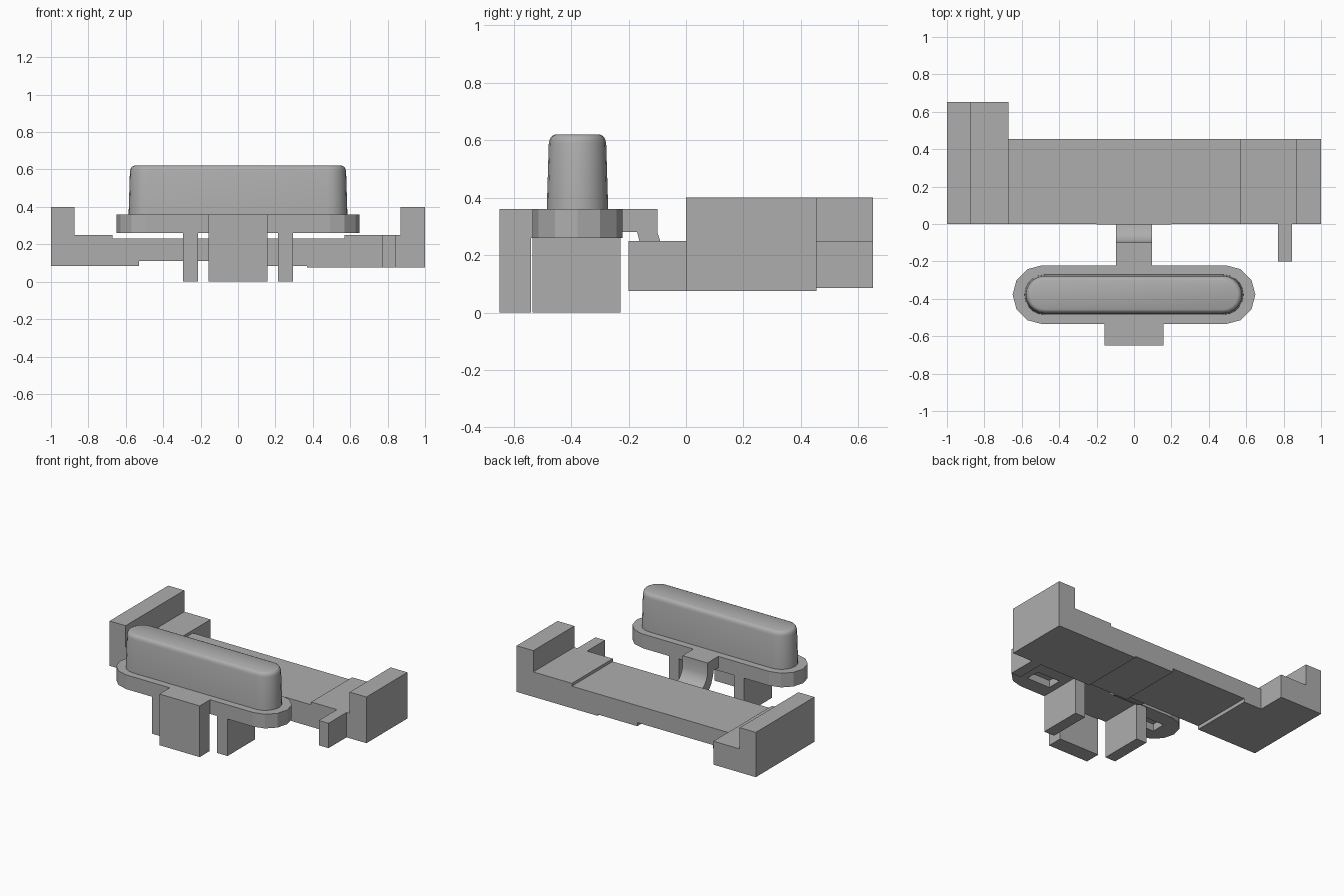
import bpy, bmesh, math
from mathutils import Vector

if "Cube" in bpy.data.objects:
    bpy.data.objects.remove(bpy.data.objects["Cube"], do_unlink=True)

GREY = (0.42, 0.42, 0.42, 1)
grey = bpy.data.materials.new("plain_grey")
grey.use_nodes = True
grey.diffuse_color = GREY
grey.node_tree.nodes["Principled BSDF"].inputs["Base Color"].default_value = GREY


def finish(name, bm):
    bmesh.ops.recalc_face_normals(bm, faces=bm.faces)
    mesh = bpy.data.meshes.new(name)
    bm.to_mesh(mesh)
    bm.free()
    mesh.materials.append(grey)
    obj = bpy.data.objects.new(name, mesh)
    bpy.context.collection.objects.link(obj)
    return obj


def loft(name, rings):
    """Skin a list of equal-length closed rings and cap both ends."""
    bm = bmesh.new()
    rows = [[bm.verts.new(p) for p in ring] for ring in rings]
    n = len(rows[0])
    for low, high in zip(rows, rows[1:]):
        for i in range(n):
            j = (i + 1) % n
            bm.faces.new((low[i], low[j], high[j], high[i]))
    bm.faces.new(rows[0])
    bm.faces.new(rows[-1])
    return finish(name, bm)


def box(name, x, y, z):
    corners = [(x[0], y[0]), (x[1], y[0]), (x[1], y[1]), (x[0], y[1])]
    return loft(name, [[(a, b, h) for a, b in corners] for h in z])


def stadium(half, radius, z, steps):
    """Long rounded ring around the button centre line."""
    ring = []
    for side in (1, -1):
        for i in range(steps + 1):
            a = side * math.pi / 2 * (1 if side < 0 else -1) + math.pi * i / steps
            if side < 0:
                a = math.pi / 2 + math.pi * i / steps
            ring.append((side * half + radius * math.cos(a),
                         -0.378 + radius * math.sin(a), z))
    return ring


def smooth(obj, angle):
    bpy.ops.object.select_all(action='DESELECT')
    obj.select_set(True)
    bpy.context.view_layer.objects.active = obj
    bpy.ops.object.shade_smooth_by_angle(angle=math.radians(angle))


# Stepped crossbar, extruded front to back
top = [(1, 0.4), (0.87, 0.4), (0.87, 0.25), (0.57, 0.25), (0.57, 0.23),
       (-0.67, 0.23), (-0.67, 0.25), (-0.875, 0.25), (-0.875, 0.4), (-1, 0.4)]
bottom = [(-1, 0.085), (-0.53, 0.085), (-0.53, 0.11), (0.06, 0.11),
          (0.06, 0.085), (0.37, 0.085), (0.37, 0.075), (1, 0.075)]
loft("crossbar", [[(x, y, z) for x, z in top + bottom] for y in (0, 0.455)])

# Rear extension of the right end, and the small tab at the left
ext = [(-0.67, 0.25), (-0.875, 0.25), (-0.875, 0.4), (-1, 0.4),
       (-1, 0.085), (-0.67, 0.085)]
loft("end_extension", [[(x, y, z) for x, z in ext] for y in (0.455, 0.652)])
box("front_tab", (0.77, 0.845), (-0.2, 0), (0.075, 0.25))

# Button flange with shallow pockets underneath
flange = loft("button_flange", [stadium(0.492, 0.157, z, 6) for z in (0.26, 0.36)])
for side in (-1, 1):
    x = sorted((side * 0.34, side * 0.52))
    cutter = box("pocket_cutter", x, (-0.43, -0.33), (0.2, 0.31))
    cutter.hide_render = True
    cutter.hide_viewport = True
    mod = flange.modifiers.new("pocket", 'BOOLEAN')
    mod.operation = 'DIFFERENCE'
    mod.solver = 'EXACT'
    mod.object = cutter

# Tapered button with a rounded top edge
profile = [(0.36, 0.107), (0.59, 0.1), (0.605, 0.096), (0.615, 0.089), (0.62, 0.078)]
button = loft("button_cap", [stadium(0.478, r, z, 10) for z, r in profile])
smooth(button, 35)

# Front tongue and the pair of legs
box("front_tongue", (-0.157, 0.157), (-0.65, -0.54), (0, 0.36))
box("tongue_bridge", (-0.157, 0.157), (-0.545, -0.5), (0.26, 0.36))
for side, name in ((-1, "right_leg"), (1, "left_leg")):
    x = sorted((side * 0.213, side * 0.293))
    box(name, x, (-0.535, -0.228), (0, 0.265))

# Curved spring arm that joins the button to the crossbar
outer = [(-0.24, 0.36), (-0.1, 0.36), (-0.1, 0.28), (-0.088, 0.245),
         (-0.065, 0.215), (-0.035, 0.197), (0.01, 0.19)]
inner = [(0.01, 0.12), (-0.05, 0.125), (-0.1, 0.15), (-0.14, 0.19),
         (-0.16, 0.24), (-0.17, 0.28), (-0.24, 0.28)]
arm = loft("spring_arm", [[(x, y, z) for y, z in outer + inner] for x in (-0.097, 0.097)])
smooth(arm, 40)
box("arm_mount", (-0.2, 0.2), (-0.004, 0.05), (0.115, 0.225))
